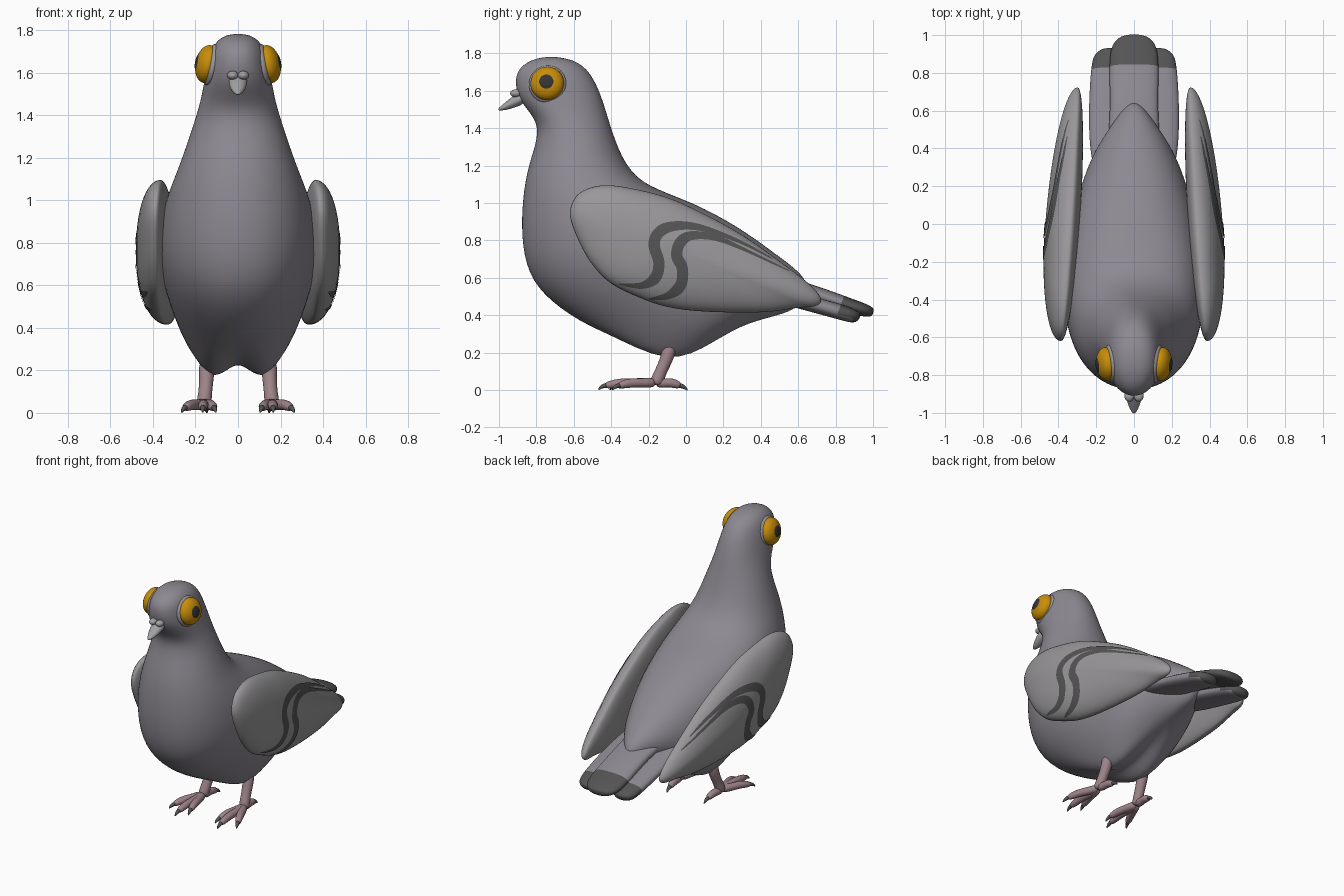
import bpy, bmesh, math
from mathutils import Vector, Matrix
from mathutils.bvhtree import BVHTree

if "Cube" in bpy.data.objects:
    bpy.data.objects.remove(bpy.data.objects["Cube"])


def mat(name, r, g, b):
    m = bpy.data.materials.new(name)
    m.diffuse_color = (r, g, b, 1)
    m.use_nodes = True
    m.node_tree.nodes["Principled BSDF"].inputs["Base Color"].default_value = m.diffuse_color
    return m


PLUMAGE = mat("plumage", .265, .25, .285)
WING = mat("wing_grey", .32, .31, .32)
DARK = mat("dark_grey", .09, .09, .09)
PALE = mat("pale_grey", .36, .36, .37)
AMBER = mat("amber", .58, .27, .003)
PUPIL = mat("pupil", .035, .035, .035)
PINK = mat("leg_pink", .34, .23, .25)


def finish(name, bm, mats, subsurf=0):
    bmesh.ops.recalc_face_normals(bm, faces=bm.faces)
    for f in bm.faces:
        f.smooth = True
    me = bpy.data.meshes.new(name)
    bm.to_mesh(me)
    bm.free()
    for m in mats:
        me.materials.append(m)
    ob = bpy.data.objects.new(name, me)
    bpy.context.collection.objects.link(ob)
    if subsurf:
        md = ob.modifiers.new("smooth", 'SUBSURF')
        md.levels = md.render_levels = subsurf
    return ob


def skin(rings):
    """Bridge equal-sized rings of points and cap both ends."""
    bm = bmesh.new()
    vs = [[bm.verts.new(p) for p in r] for r in rings]
    n = len(vs[0])
    for a, b in zip(vs, vs[1:]):
        for i in range(n):
            bm.faces.new((a[i], a[(i + 1) % n], b[(i + 1) % n], b[i]))
    bm.faces.new(vs[0])
    bm.faces.new(vs[-1])
    return bm


def sgnpow(v, e):
    return math.copysign(abs(v) ** e, v)


def sections(rows, n=24, cx=0.0, power=2.0):
    """Rows: lower y,z, upper y,z, half width -> superellipse rings."""
    rings = []
    for fy, fz, by, bz, w in rows:
        f, b = Vector((cx, fy, fz)), Vector((cx, by, bz))
        c, h = (f + b) / 2, (b - f) / 2
        ring = []
        for i in range(n):
            a = 2 * math.pi * i / n
            ring.append(c + h * sgnpow(math.cos(a), 2 / power)
                        + Vector((w * sgnpow(math.sin(a), 2 / power), 0, 0)))
        rings.append(ring)
    return rings


def tube(name, pts, radii, m, n=10):
    pts = [Vector(p) for p in pts]
    rings = []
    for i, (p, r) in enumerate(zip(pts, radii)):
        d = (pts[min(i + 1, len(pts) - 1)] - pts[max(i - 1, 0)]).normalized()
        u = d.cross(Vector((1, 0, 0))).normalized()
        v = d.cross(u)
        rings.append([p + r * (u * math.cos(2 * math.pi * k / n) + v * math.sin(2 * math.pi * k / n))
                      for k in range(n)])
    return finish(name, skin(rings), [m], 1)


def ball(name, loc, size, m, rot=Matrix.Identity(4)):
    bm = bmesh.new()
    bmesh.ops.create_uvsphere(bm, u_segments=32, v_segments=20, radius=1)
    bm.transform(Matrix.Translation(loc) @ rot @ Matrix.Diagonal((*size, 1)))
    return finish(name, bm, [m])


def spline(pts, closed, k=6):
    """Catmull-Rom samples through 2D points."""
    n, out = len(pts), []
    P = [Vector(p) for p in pts]
    get = (lambda i: P[i % n]) if closed else (lambda i: P[max(0, min(n - 1, i))])
    for i in range(n if closed else n - 1):
        a, b, c, d = (get(i + j) for j in (-1, 0, 1, 2))
        for s in range(k):
            t = s / k
            out.append(.5 * (2 * b + (c - a) * t + (2 * a - 5 * b + 4 * c - d) * t * t
                             + (3 * b - a - 3 * c + d) * t ** 3))
    if not closed:
        out.append(P[-1])
    return out


# Body: one loft from crown, down the neck, to the rump
body_rows = [
    (-.75, 1.782, -.69, 1.782, .03), (-.835, 1.765, -.60, 1.765, .085),
    (-.90, 1.715, -.53, 1.72, .122), (-.915, 1.65, -.48, 1.64, .142),
    (-.90, 1.56, -.445, 1.55, .16), (-.83, 1.48, -.415, 1.45, .176),
    (-.785, 1.40, -.38, 1.34, .205), (-.815, 1.28, -.33, 1.22, .245),
    (-.855, 1.16, -.25, 1.12, .285), (-.88, .98, -.12, 1.06, .335),
    (-.88, .76, .04, 1.00, .368), (-.83, .58, .17, .935, .375),
    (-.69, .44, .30, .86, .36), (-.46, .30, .42, .775, .32),
    (-.12, .13, .50, .715, .262), (.12, .235, .56, .67, .19),
    (.33, .36, .61, .625, .12), (.50, .40, .635, .59, .07), (.60, .44, .65, .55, .03)]
bm = skin(sections(body_rows, 32, power=2.1))
for v in bm.verts:  # belly groove between two thigh lobes
    if v.co.z < .42:
        k = math.exp(-((v.co.y + .1) / .2) ** 2)
        x = abs(v.co.x)
        v.co.z += k * (.085 * math.exp(-(x / .06) ** 2) - .05 * math.exp(-((x - .135) / .06) ** 2))
finish("body", bm, [PLUMAGE], 2)


# Tail feathers with dark tips
def feather(name, rows, cx):
    bm = skin(sections(rows, 20, cx, 2.4))
    for f in bm.faces:
        f.material_index = int(f.calc_center_median().y > .875)
    finish(name, bm, [PLUMAGE, DARK], 2)


feather("tail_centre", [(.20, .60, .24, .68, .17), (.38, .55, .40, .63, .145),
                        (.58, .505, .60, .595, .125), (.845, .415, .88, .492, .135),
                        (.935, .395, .955, .465, .12), (.98, .39, .995, .445, .085),
                        (.998, .40, 1.006, .432, .035)], 0)
for s, side in ((1, "left"), (-1, "right")):
    feather("tail_" + side, [(.22, .55, .24, .61, .06), (.34, .505, .36, .58, .10),
                             (.55, .45, .57, .53, .112), (.84, .37, .872, .45, .097),
                             (.89, .358, .915, .422, .075), (.92, .368, .938, .405, .03)], .132 * s)

# Wings and bands
outline = spline([(-.62, .93), (-.595, 1.025), (-.53, 1.075), (-.43, 1.095), (-.3, 1.08),
                  (-.1, 1.03), (.1, .94), (.3, .83), (.5, .69), (.65, .575), (.72, .495),
                  (.70, .452), (.6, .44), (.4, .416), (.1, .42), (-.1, .445), (-.25, .495),
                  (-.4, .57), (-.5, .67), (-.57, .79)], True, 4)
bands = [[(.46, .70), (.3, .785), (.12, .855), (0, .878), (-.1, .868), (-.155, .83), (-.17, .77),
          (-.145, .68), (-.165, .60), (-.24, .56), (-.36, .57)],
         [(.55, .635), (.3, .755), (.15, .815), (.03, .825), (-.03, .79), (-.05, .72),
          (-.02, .65), (-.03, .56), (-.1, .505), (-.2, .49)]]
mid = Vector((-.05, .75))
for s, side in ((1, "left"), (-1, "right")):
    rings = []
    steps = 14
    for j in range(-steps, steps + 1):
        a = j / steps * math.pi / 2 * .985
        sc, bulge = math.cos(a), math.sin(a) * (.124 if j > 0 else .06)
        ring = []
        for p in outline:
            q = mid + (p - mid) * sc
            rim = .345 - .08 * q.x + (.75 - q.y) * .04
            ring.append((s * (rim + bulge), q.x, q.y))
        rings.append(ring)
    bm = skin(rings)
    bmesh.ops.recalc_face_normals(bm, faces=bm.faces)
    tree = BVHTree.FromBMesh(bm)
    finish("wing_" + side, bm, [WING])
    for bi, band in enumerate(bands):
        path = spline(band, False, 6)
        bm = bmesh.new()
        rows = []
        for i, p in enumerate(path):
            d = (path[min(i + 1, len(path) - 1)] - path[max(i - 1, 0)]).normalized()
            nrm = Vector((-d.y, d.x))
            t = i / (len(path) - 1)
            w = .06 * min(1, t * 2.2 + .06, (1 - t) * 5 + .08)
            row = []
            for k in range(5):
                q = p + nrm * w * (k / 4 - .5)
                hit, hn = tree.ray_cast(Vector((2 * s, q.x, q.y)), Vector((-s, 0, 0)))[:2]
                if hit is None:
                    hit, hn = tree.find_nearest(Vector((.4 * s, q.x, q.y)))[:2]
                row.append(bm.verts.new(hit + hn * .004))
            rows.append(row)
        for a, b in zip(rows, rows[1:]):
            for k in range(4):
                bm.faces.new((a[k], a[k + 1], b[k + 1], b[k]))
        ob = finish(f"wing_band_{bi + 1}_{side}", bm, [DARK])
        if ob.data.polygons[len(ob.data.polygons) // 2].normal.x * s < 0:
            ob.data.flip_normals()

# Beak and cere
finish("beak", skin(sections([(-.86, 1.53, -.86, 1.60, .045), (-.91, 1.512, -.90, 1.59, .045),
                              (-.955, 1.498, -.945, 1.557, .035), (-.99, 1.494, -.985, 1.522, .018),
                              (-1.004, 1.496, -1.002, 1.508, .006)], 16)), [PALE], 2)

for s, side in ((1, "left"), (-1, "right")):
    ball("cere_" + side, (.025 * s, -.91, 1.587), (.026, .03, .021), PALE)
    # Eyes, leaning in at the top and front
    rot = Matrix.Rotation(-.2 * s, 4, 'Y') @ Matrix.Rotation(-.1 * s, 4, 'Z')
    c = Vector((.145 * s, -.742, 1.64))
    off = rot @ Vector((s, 0, 0))
    ball("eye_rim_" + side, c - off * .022, (.034, .101, .101), WING, rot)
    ball("eye_" + side, c, (.055, .09, .09), AMBER, rot)
    ball("pupil_" + side, c + off * .044, (.0135, .042, .042), PUPIL, rot)
    # Legs, toes and claws
    tube("leg_" + side, [(.145 * s, -.08, .26), (.148 * s, -.10, .17), (.153 * s, -.135, .10),
                         (.16 * s, -.155, .05), (.16 * s, -.16, .025)],
         [.042, .036, .032, .038, .03], PINK, 12)
    for tn, tx, ty in (("inner", .115, -.36), ("middle", .165, -.42), ("outer", .245, -.35), ("back", .15, -.04)):
        a, b = Vector((.16 * s, -.16, .042)), Vector((tx * s, ty, .026))
        d = (b - a).normalized()
        k1, k2 = a.lerp(b, .35), a.lerp(b, .7)
        tube(f"toe_{tn}_{side}", [a, k1, k2 + Vector((0, 0, .01)), b, b + d * .012],
             [.031, .026, .027, .022, .012], PINK)
        tube(f"claw_{tn}_{side}", [b - d * .01, b + d * .015, b + d * .035 - Vector((0, 0, .008)),
                                   b + d * .05 - Vector((0, 0, .022))],
             [.014, .015, .01, .003], DARK, 8)
